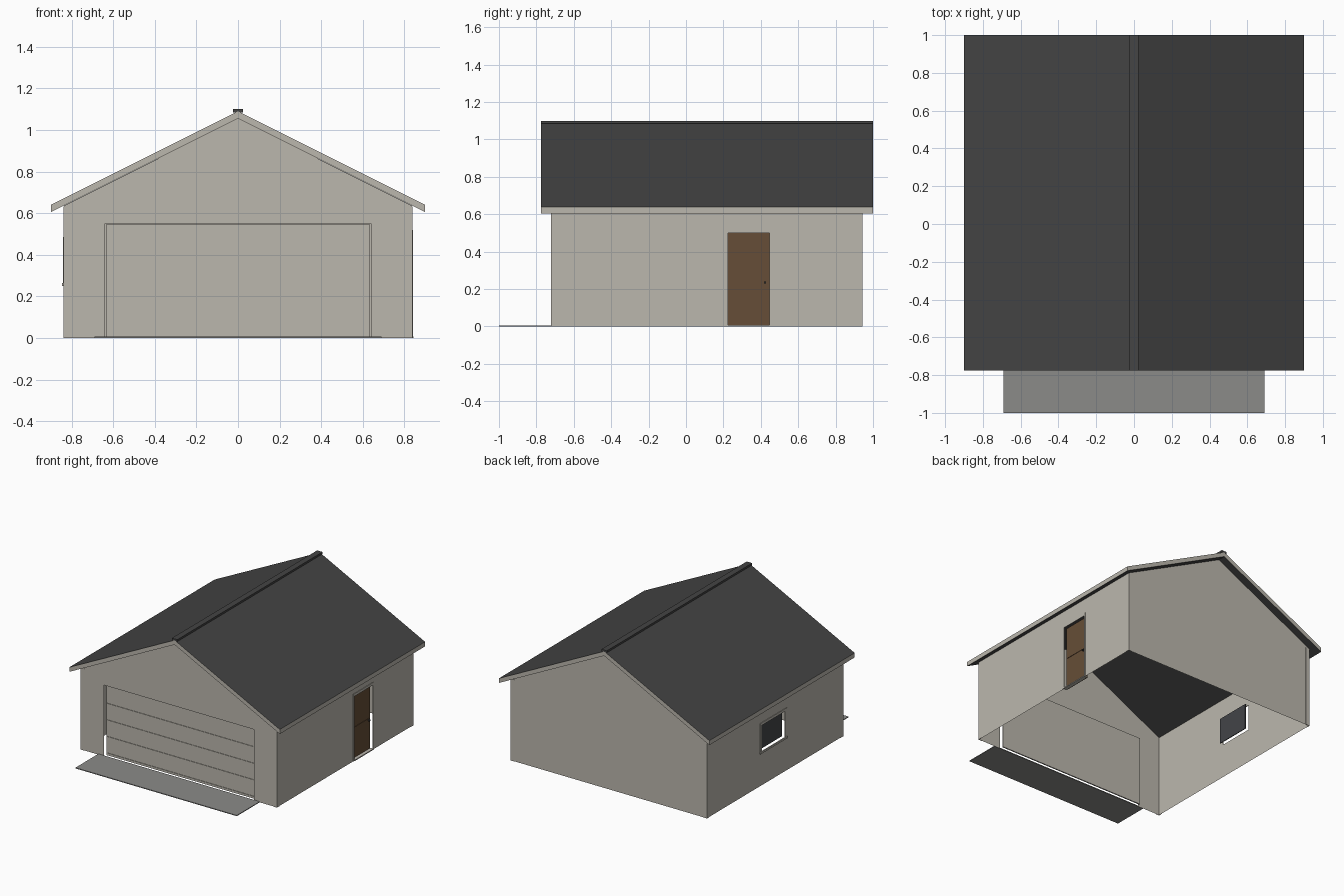
import bpy, bmesh
from mathutils import Vector

if "Cube" in bpy.data.objects:
    bpy.data.objects.remove(bpy.data.objects["Cube"])


def material(name, r, g, b):
    m = bpy.data.materials.new(name)
    m.diffuse_color = (r, g, b, 1)
    m.use_nodes = True
    m.node_tree.nodes["Principled BSDF"].inputs["Base Color"].default_value = m.diffuse_color
    return m


WALL = material("warm grey siding", .50, .475, .42)
ROOF = material("charcoal shingle", .058, .058, .058)
DRIVE = material("concrete", .26, .26, .25)
WOOD = material("brown wood", .133, .076, .038)
GLASS = material("dark glass", .055, .058, .065)
METAL = material("dark metal", .04, .04, .04)


def finish(name, bm, *mats):
    me = bpy.data.meshes.new(name)
    bm.to_mesh(me)
    bm.free()
    ob = bpy.data.objects.new(name, me)
    bpy.context.collection.objects.link(ob)
    for m in mats:
        me.materials.append(m)
    return ob


def add_box(bm, x0, x1, y0, y1, z0, z1):
    c = bmesh.ops.create_cube(bm, size=1)
    for v in c["verts"]:
        v.co = Vector((x1 if v.co.x > 0 else x0,
                       y1 if v.co.y > 0 else y0,
                       z1 if v.co.z > 0 else z0))


def boxes(name, mat, *dims):
    bm = bmesh.new()
    for d in dims:
        add_box(bm, *d)
    return finish(name, bm, mat)


def sheet(name, mat, outlines, place, normal):
    """Flat sheet wall from 2D outlines, facing the given normal."""
    bm = bmesh.new()
    for pts in outlines:
        f = bm.faces.new([bm.verts.new(place(u, z)) for u, z in pts])
        f.normal_update()
        if f.normal.dot(Vector(normal)) < 0:
            f.normal_flip()
    bmesh.ops.remove_doubles(bm, verts=bm.verts, dist=1e-5)
    return finish(name, bm, mat)


def rect(a, b, c, d):
    return [(a, c), (b, c), (b, d), (a, d)]


W, YF, YB = .837, -.72, .94           # half width, front and back walls
EAVE, PEAK = .636, 1.055
GW, GH = .64, .55                      # garage opening
D0, D1, DH = .225, .447, .50           # entry door opening
N0, N1, NB, NT = -.01, .27, .265, .465  # window opening

# walls
sheet("front_wall", WALL,
      [[(-W, 0), (-GW, 0), (-GW, GH), (GW, GH), (GW, 0), (W, 0),
        (W, EAVE), (0, PEAK), (-W, EAVE)]],
      lambda u, z: (u, YF, z), (0, -1, 0))
sheet("back_wall", WALL, [[(-W, 0), (W, 0), (W, EAVE), (0, PEAK), (-W, EAVE)]],
      lambda u, z: (u, YB, z), (0, 1, 0))
sheet("right_wall", WALL,
      [[(YF, 0), (D0, 0), (D0, DH), (D1, DH), (D1, 0), (YB, 0),
        (YB, EAVE), (YF, EAVE)]],
      lambda u, z: (W, u, z), (1, 0, 0))
sheet("left_wall", WALL,
      [rect(YF, N0, 0, EAVE), rect(N1, YB, 0, EAVE),
       rect(N0, N1, 0, NB), rect(N0, N1, NT, EAVE)],
      lambda u, z: (-W, u, z), (-1, 0, 0))

# corner boards: two thin strips at each corner
t, cw = .003, .03
strips = []
for s in (-1, 1):
    for y, o in ((YF, -1), (YB, 1)):
        xs = sorted((s * (W - cw), s * (W + t)))
        ys = sorted((y, y + o * t))
        strips.append((*xs, *ys, 0, .632))
        xs = sorted((s * W, s * (W + t)))
        ys = sorted((y - o * cw, y))
        strips.append((*xs, *ys, 0, .632))
boxes("corner_boards", WALL, *strips)

# gable roof: extruded chevron, shingle above and below, light fascia edges
bm = bmesh.new()
prof = [(-.9, .605), (0, 1.055), (.9, .605), (.9, .64), (0, 1.09), (-.9, .64)]
rings = [[bm.verts.new((x, y, z)) for x, z in prof] for y in (-.775, 1)]
for i in range(6):
    j = (i + 1) % 6
    bm.faces.new((rings[0][i], rings[0][j], rings[1][j], rings[1][i]))
for r in rings:
    bm.faces.new((r[0], r[1], r[4], r[5]))
    bm.faces.new((r[1], r[2], r[3], r[4]))
bmesh.ops.recalc_face_normals(bm, faces=bm.faces)
for f in bm.faces:
    f.material_index = 0 if abs(f.normal.z) > .3 else 1
finish("roof", bm, ROOF, WALL)
boxes("ridge_cap", ROOF, (-.023, .023, -.775, 1, 1.085, 1.1))

# driveway
boxes("driveway", DRIVE, (-.69, .69, -1, YF, 0, .006))

# recessed sectional garage door
seams = [.025, .153, .281, .409, .545]
boxes("garage_door", WALL, (-.635, .635, YF + .02, YF + .028, .004, .545))
boxes("garage_door_sections", WALL,
      *[(-.632, .632, YF + .016, YF + .02, a + .002, b - .002)
        for a, b in zip([.004] + seams, seams)])

# entry door, recessed, with casing, threshold and knob
boxes("entry_door", WOOD, (W - .03, W - .02, D0, D1, .004, DH))
boxes("entry_door_panels", WOOD,
      *[(W - .02, W - .017, D0 + .01, D1 - .01, a, b)
        for a, b in ((.015, .245), (.251, .49))])
boxes("entry_casing", WALL,
      (W, W + .004, D0 - .014, D0, 0, DH), (W, W + .004, D1, D1 + .014, 0, DH),
      (W, W + .004, D0 - .014, D1 + .014, DH, DH + .02))
boxes("threshold", WALL, (W - .02, W + .006, D0 - .005, D1 + .005, 0, .008))
boxes("door_knob", METAL, (W - .018, W - .004, .416, .428, .229, .241))

# side window, recessed glass with casing and sill
boxes("window_glass", GLASS, (-W + .024, -W + .03, N0, N1, NB, NT))
boxes("window_casing", WALL,
      (-W - .004, -W, N0 - .022, N0, NB, NT), (-W - .004, -W, N1, N1 + .022, NB, NT),
      (-W - .004, -W, N0 - .022, N1 + .022, NT, NT + .02))
boxes("window_sill", WALL, (-W - .009, -W, N0 - .028, N1 + .028, NB - .014, NB))
